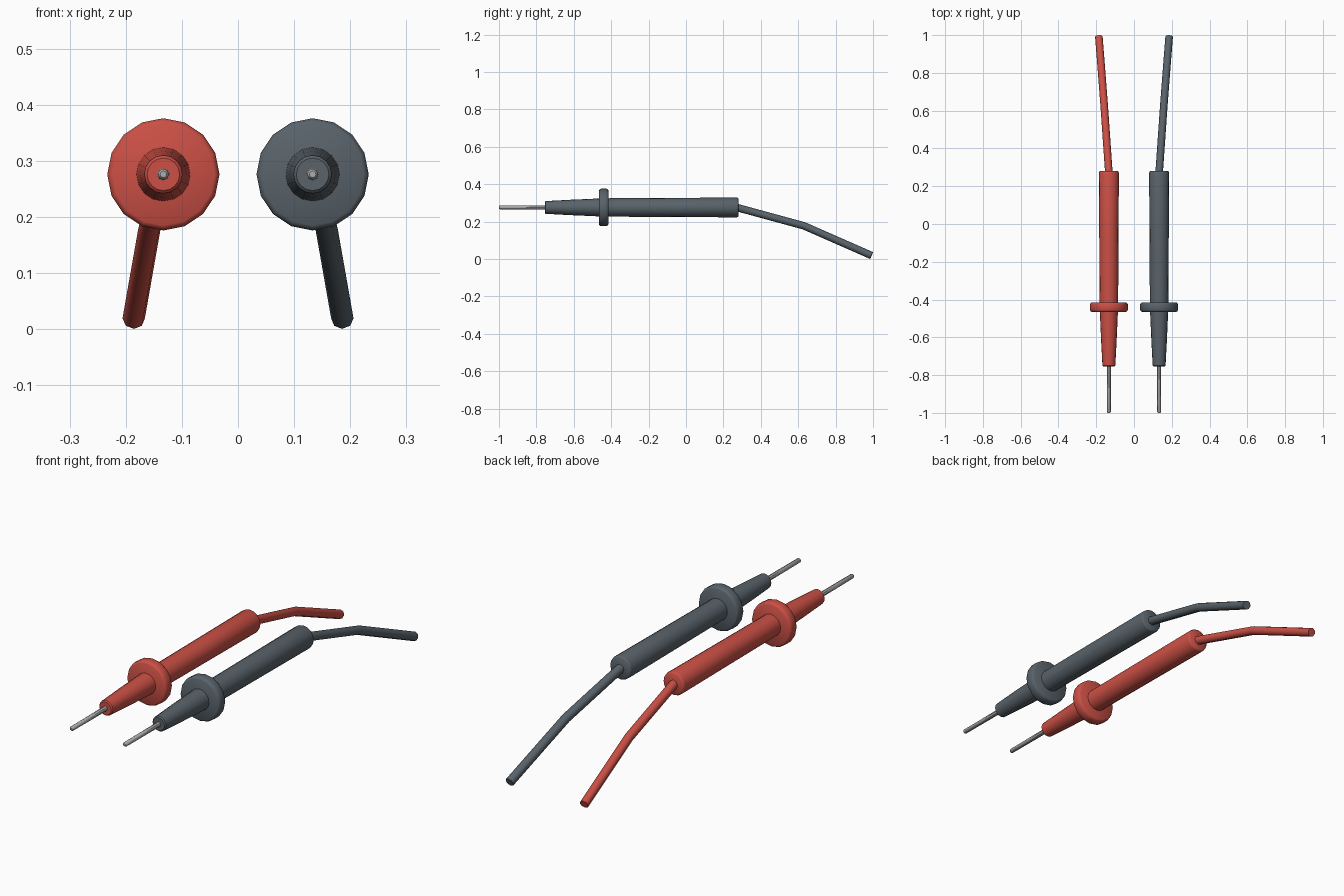
import bpy
import bmesh
import math
from mathutils import Vector

cube = bpy.data.objects.get("Cube")
if cube:
    bpy.data.objects.remove(cube, do_unlink=True)

AXIS_X, AXIS_Z = 0.133, 0.276


def material(name, color):
    mat = bpy.data.materials.new(name)
    mat.use_nodes = True
    mat.diffuse_color = (*color, 1)
    mat.node_tree.nodes["Principled BSDF"].inputs["Base Color"].default_value = (*color, 1)
    return mat


def finish(obj, mat, angle=40):
    obj.data.materials.clear()
    obj.data.materials.append(mat)
    bpy.ops.object.select_all(action='DESELECT')
    obj.select_set(True)
    bpy.context.view_layer.objects.active = obj
    if obj.type == 'CURVE':
        bpy.ops.object.convert(target='MESH')
    bpy.ops.object.shade_smooth_by_angle(angle=math.radians(angle))


def turned(name, profile, sides, side, mat):
    """Solid of revolution about the probe axis; profile is (y, radius)."""
    bm = bmesh.new()
    rings = []
    for y, r in profile:
        rings.append([bm.verts.new((r * math.cos(a), y, r * math.sin(a)))
                      for a in (2 * math.pi * i / sides for i in range(sides))])
    for a, b in zip(rings, rings[1:]):
        for i in range(sides):
            j = (i + 1) % sides
            bm.faces.new((a[i], a[j], b[j], b[i]))
    bm.faces.new(rings[0])
    bm.faces.new(rings[-1])
    bmesh.ops.recalc_face_normals(bm, faces=bm.faces)
    mesh = bpy.data.meshes.new(name)
    bm.to_mesh(mesh)
    bm.free()
    obj = bpy.data.objects.new(name, mesh)
    obj.location = (side * AXIS_X, 0, AXIS_Z)
    bpy.context.collection.objects.link(obj)
    finish(obj, mat)


def cable(name, points, radius, side, mat):
    """Eight-sided tube along straight segments."""
    curve = bpy.data.curves.new(name, 'CURVE')
    curve.dimensions = '3D'
    curve.bevel_depth = radius
    curve.bevel_resolution = 2
    curve.use_fill_caps = True
    spline = curve.splines.new('POLY')
    spline.points.add(len(points) - 1)
    for p, (x, y, z) in zip(spline.points, points):
        p.co = (side * x, y, z, 1)
    obj = bpy.data.objects.new(name, curve)
    bpy.context.collection.objects.link(obj)
    finish(obj, mat, 50)


red = material("red plastic", (0.60, 0.08, 0.06))
grey = material("dark grey plastic", (0.10, 0.125, 0.145))
metal = material("bare metal", (0.42, 0.42, 0.42))

NOSE = [(-0.755, 0.029), (-0.75, 0.034), (-0.62, 0.041), (-0.44, 0.049)]
GUARD = [(-0.465, 0.091), (-0.462, 0.096), (-0.455, 0.1),
         (-0.425, 0.1), (-0.418, 0.096), (-0.415, 0.091)]
GRIP = [(-0.44, 0.049), (-0.07, 0.051), (0.27, 0.053), (0.277, 0.051), (0.28, 0.047)]
PIN = [(-1.0, 0.006), (-0.995, 0.01), (-0.74, 0.011)]
LEAD = [(0.133, 0.27, 0.276), (0.158, 0.63, 0.178), (0.186, 0.992, 0.019)]

# One probe on each side: dark on the left, red on the right
for label, side, mat in (("left", 1, grey), ("right", -1, red)):
    turned(label + "_nose_cone", NOSE, 16, side, mat)
    turned(label + "_finger_guard", GUARD, 16, side, mat)
    turned(label + "_grip", GRIP, 16, side, mat)
    turned(label + "_metal_pin", PIN, 8, side, metal)
    cable(label + "_cable", LEAD, 0.02, side, mat)
